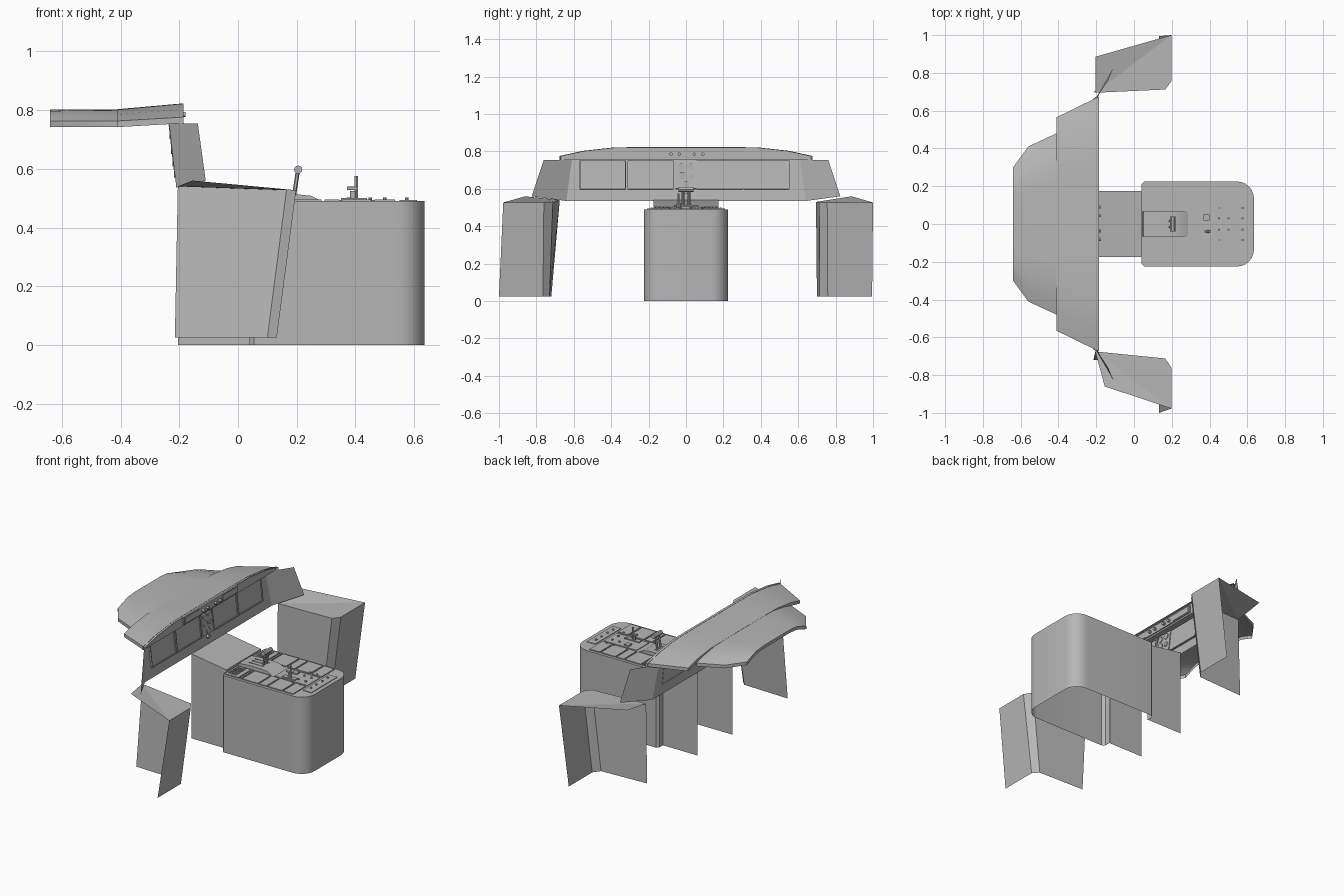
import bpy, bmesh, math
from mathutils import Matrix, Vector

grey = bpy.data.materials.new("panel_grey")
grey.diffuse_color = (0.47, 0.47, 0.47, 1)


def finish(name, bm, smooth=False):
    me = bpy.data.meshes.new(name)
    bm.to_mesh(me)
    bm.free()
    ob = bpy.data.objects.new(name, me)
    bpy.context.collection.objects.link(ob)
    me.materials.append(grey)
    if smooth:
        bpy.ops.object.select_all(action='DESELECT')
        ob.select_set(True)
        bpy.context.view_layer.objects.active = ob
        bpy.ops.object.shade_smooth_by_angle(angle=math.radians(30))
    return ob


def sheet(name, polys, smooth=False):
    """Flat polygons welded into one open surface."""
    bm = bmesh.new()
    for p in polys:
        bm.faces.new([bm.verts.new(v) for v in p])
    bmesh.ops.remove_doubles(bm, verts=bm.verts, dist=0.0005)
    bmesh.ops.recalc_face_normals(bm, faces=bm.faces)
    return finish(name, bm, smooth)


def loft(name, rows, smooth=False):
    polys = []
    for a, b in zip(rows, rows[1:]):
        for i in range(len(a) - 1):
            polys.append([a[i], a[i + 1], b[i + 1], b[i]])
    return sheet(name, polys, smooth)


def boxes(name, items):
    """items: (centre, size, tilt about y)"""
    bm = bmesh.new()
    for c, s, tilt in items:
        m = Matrix.Translation(c) @ Matrix.Rotation(tilt, 4, 'Y') @ Matrix.Diagonal((*s, 1))
        bmesh.ops.create_cube(bm, size=1, matrix=m)
    return finish(name, bm)


def rods(name, items, seg=12):
    """items: (start, end, radius)"""
    bm = bmesh.new()
    for a, b, r in items:
        a, b = Vector(a), Vector(b)
        q = (b - a).to_track_quat('Z', 'Y').to_matrix().to_4x4()
        bmesh.ops.create_cone(bm, cap_ends=True, segments=seg, radius1=r, radius2=r,
                              depth=(b - a).length, matrix=Matrix.Translation((a + b) / 2) @ q)
    return finish(name, bm, True)


# Glareshield: cross sections given as half profiles from the centre outwards
def section(x, half):
    return [(x, y, z) for y, z in reversed(half)] + [(x, -y, z) for y, z in half]


def drop(row, z=0.02):
    return [(p[0], p[1], p[2] - z) for p in row]


aft = section(-0.185, [(0.2, 0.823), (0.38, 0.822), (0.55, 0.803), (0.675, 0.776), (0.675, 0.755)])
mid = section(-0.41, [(0.2, 0.803), (0.34, 0.801), (0.47, 0.785), (0.565, 0.763), (0.565, 0.742)])
fore = section(-0.41, [(0.2, 0.802), (0.3, 0.799), (0.4, 0.783), (0.48, 0.763), (0.48, 0.742)])
shoulder = section(-0.56, [(0.18, 0.802), (0.27, 0.798), (0.35, 0.782), (0.41, 0.762), (0.41, 0.742)])
nose = section(-0.64, [(0.13, 0.802), (0.2, 0.796), (0.25, 0.78), (0.30, 0.762), (0.30, 0.742)])
loft("glareshield_rear", [drop(mid), mid, aft], True)
loft("glareshield_nose", [drop(nose), nose, shoulder, fore], True)
sheet("glareshield_face", [[(-0.2, y, z) for x, y, z in aft],
                           [(-0.2, 0.675, 0.755), (-0.2, -0.675, 0.755),
                            (-0.24, -0.64, 0.755), (-0.24, 0.64, 0.755)]])
boxes("autopilot_panel", [((-0.197, 0, 0.788), (0.008, 0.54, 0.046), 0),
                          ((-0.193, -0.19, 0.788), (0.006, 0.14, 0.036), 0),
                          ((-0.193, 0.19, 0.788), (0.006, 0.14, 0.036), 0)])
rods("autopilot_knobs", [((-0.2, y, 0.785), (-0.178, y, 0.785), 0.009)
                         for y in (-0.08, -0.035, 0.045, 0.09)])

# Instrument panel: leaning centre board with angled wings
TILT = -math.atan2(0.025, 0.22)


def panel_x(z):
    return -0.21 - (z - 0.535) * 0.025 / 0.22


sheet("instrument_panel", [[(-0.235, -0.61, 0.755), (-0.235, 0.61, 0.755),
                            (-0.21, 0.64, 0.535), (-0.21, -0.64, 0.535)]])
for s, side in ((1, "right"), (-1, "left")):
    sheet(side + "_panel_wing", [[(-0.235, s * 0.61, 0.755), (-0.137, s * 0.76, 0.755),
                                  (-0.11, s * 0.825, 0.56), (-0.21, s * 0.64, 0.535)]])
screens, frames = [], []
for y in (-0.445, -0.19, 0.18, 0.43):
    screens.append(((panel_x(0.675) + 0.002, y, 0.675), (0.006, 0.235, 0.14), TILT))
    for d in (-1, 1):
        frames.append(((panel_x(0.675) + 0.004, y + d * 0.121, 0.675), (0.012, 0.006, 0.154), TILT))
        z = 0.675 + d * 0.074
        frames.append(((panel_x(z) + 0.004, y, z), (0.012, 0.242, 0.006), TILT))
boxes("display_screens", screens)
boxes("display_frames", frames)
boxes("centre_column", [((panel_x(0.675) + 0.003, 0, 0.675), (0.008, 0.11, 0.15), TILT)])
rods("standby_gauges", [((panel_x(z) - 0.002, y, z), (panel_x(z) + 0.013, y, z), r)
                        for y, z, r in ((-0.025, 0.72, 0.018), (0.025, 0.72, 0.018), (-0.02, 0.67, 0.02),
                                        (0.03, 0.665, 0.014), (0, 0.625, 0.018), (0, 0.583, 0.012))])

# Centre pedestal: open-bottomed wall, with rounded rear corners
arc = [(0.545 + 0.09 * math.sin(t * math.pi / 12), 0.135 + 0.09 * math.cos(t * math.pi / 12))
       for t in range(7)]
half = [(0.04, 0.17), (0.04, 0.21), (0.055, 0.225)] + arc
loop = half + [(x, -y) for x, y in reversed(half)]
loft("pedestal_wall", [[(x, y, 0) for x, y in loop], [(x, y, 0.49) for x, y in loop]], True)
sheet("pedestal_top", [[(x, y, 0.49) for x, y in loop]])
neck = [[(-0.205, s * 0.175, 0), (0.04, s * 0.175, 0), (0.04, s * 0.175, 0.503),
         (-0.205, s * 0.175, 0.54)] for s in (1, -1)]
neck.append([(-0.205, 0.175, 0.54), (0.04, 0.175, 0.503), (0.04, -0.175, 0.503), (-0.205, -0.175, 0.54)])
neck.append([(0.04, 0.175, 0.503), (0.04, -0.175, 0.503), (0.04, -0.175, 0.48), (0.04, 0.175, 0.48)])
sheet("pedestal_neck", neck)

# Pedestal control modules, keypads and centre plates
modules, keys = [], []
for s in (1, -1):
    for x0, x1 in ((0.05, 0.147), (0.155, 0.165), (0.175, 0.285), (0.295, 0.345),
                   (0.355, 0.455), (0.465, 0.535)):
        modules.append((((x0 + x1) / 2, s * 0.143, 0.492), (x1 - x0, 0.13, 0.008), 0))
    for i in range(4):
        for j in range(5):
            keys.append(((0.068 + i * 0.016, s * (0.10 + j * 0.021), 0.497), (0.009, 0.012, 0.006), 0))
modules += [((0.42, 0, 0.491), (0.23, 0.13, 0.006), 0), ((0.58, 0, 0.491), (0.06, 0.26, 0.006), 0),
            ((0.385, 0.035, 0.497), (0.032, 0.032, 0.01), 0)]
boxes("pedestal_modules", modules)
boxes("keypad_buttons", keys)
rods("selector_knobs", [((x, y, 0.49), (x, y, 0.502), 0.006)
                        for x in (0.45, 0.5, 0.575) for y in (-0.085, -0.03, 0.03, 0.085)], 8)

# Throttle quadrant with a curved hump and levers
hump = [(0.045, 0.49), (0.05, 0.506), (0.12, 0.512), (0.2, 0.513), (0.25, 0.508), (0.285, 0.49)]
quadrant = [[(x, s * 0.065, z) for x, z in hump] for s in (1, -1)]
sheet("throttle_sides", quadrant)
loft("throttle_hump", quadrant, True)
boxes("throttle_slots", [((0.15, y, 0.513), (0.1, 0.006, 0.004), 0) for y in (-0.03, 0, 0.03)])
rods("throttle_levers", [((0.188, y, 0.49), (0.204, y, 0.595), 0.007) for y in (-0.016, 0.016)])
rods("throttle_grip", [((0.205, -0.04, 0.597), (0.205, 0.04, 0.597), 0.014)])

# Smaller flap lever behind the throttles
rods("flap_lever", [((0.403, -0.04, 0.49), (0.403, -0.04, 0.575), 0.006),
                    ((0.392, -0.04, 0.49), (0.392, -0.04, 0.525), 0.01),
                    ((0.372, -0.04, 0.533), (0.408, -0.04, 0.533), 0.006)])
boxes("flap_lever_base", [((0.395, -0.04, 0.495), (0.09, 0.03, 0.01), 0)])


# Side consoles: top, inner wall and overhanging rear wall; outer side is open
def console(name, top, low):
    rim = [top[0]] + top[2:][::-1]
    polys = [[top[0], top[1], top[2]], [top[0], top[2], top[3], top[4]]]
    polys += [[rim[i], rim[i + 1], low[i + 1], low[i]] for i in range(3)]
    sheet(name, polys)


console("right_side_console",
        [(-0.205, 0.695, 0.53), (-0.205, 0.885, 0.56), (0.198, 1.0, 0.527),
         (0.198, 0.755, 0.527), (0.165, 0.712, 0.527)],
        [(-0.215, 0.70, 0.025), (0.10, 0.715, 0.025), (0.132, 0.758, 0.025), (0.132, 0.995, 0.025)])
console("left_side_console",
        [(-0.205, -0.675, 0.54), (-0.155, -0.86, 0.56), (0.198, -0.977, 0.527),
         (0.198, -0.76, 0.527), (0.165, -0.712, 0.527)],
        [(-0.215, -0.72, 0.025), (0.10, -0.73, 0.025), (0.132, -0.765, 0.025), (0.132, -1.0, 0.025)])
